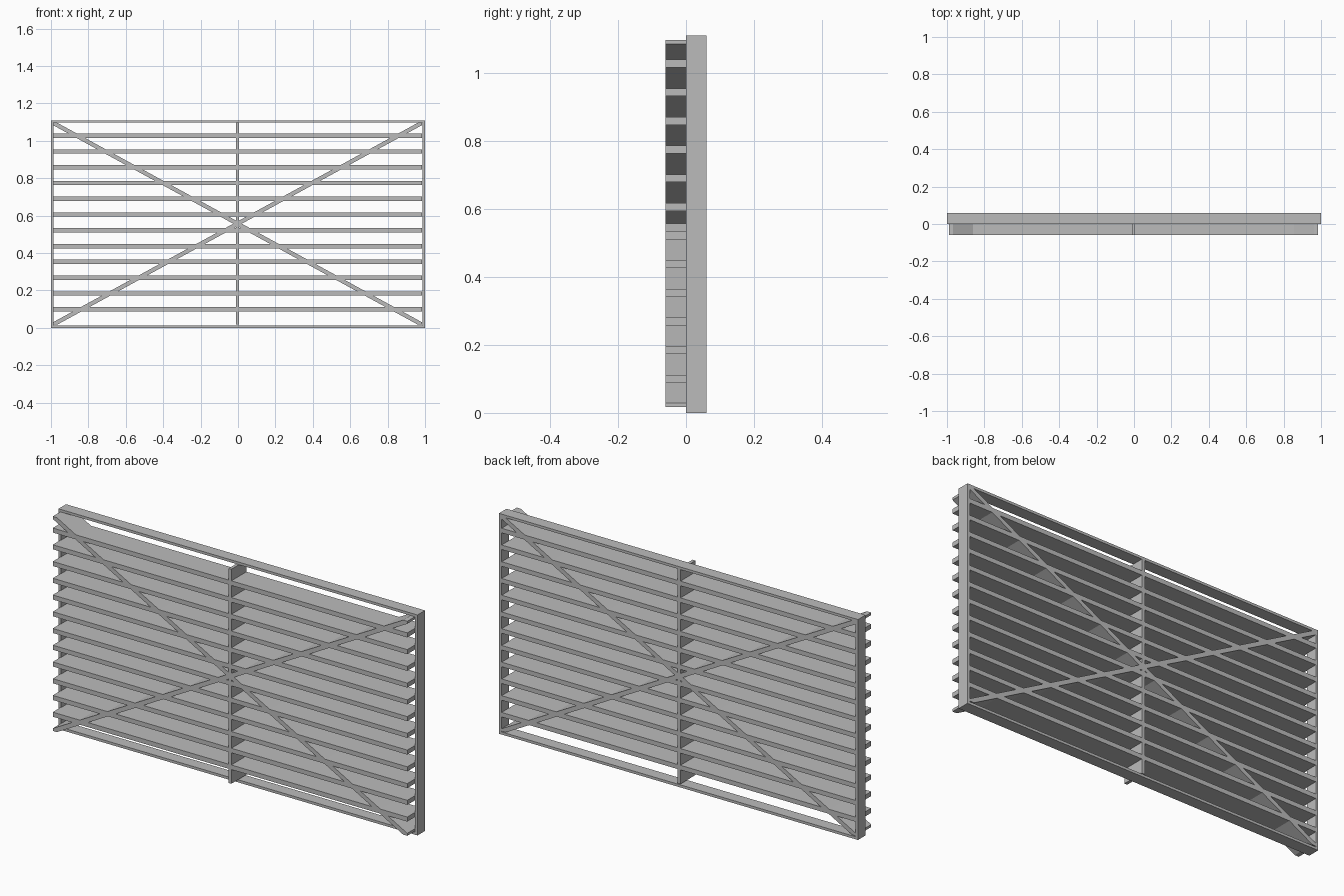
import bpy
import bmesh
from mathutils import Vector

cube = bpy.data.objects.get("Cube")
if cube:
    bpy.data.objects.remove(cube, do_unlink=True)

GREY = (0.5, 0.5, 0.5, 1)
grey = bpy.data.materials.new("plain_grey")
grey.use_nodes = True
grey.diffuse_color = GREY
grey.node_tree.nodes["Principled BSDF"].inputs["Base Color"].default_value = GREY

# Outer frame size and the space the inner bars fill
HEIGHT, RIM, BACK, FRONT = 1.11, 0.013, 0.06, -0.06
LEFT, RIGHT, BOTTOM, TOP = -0.99, 0.985, 0.017, 1.097


def extrude(name, outline, y0, y1):
    """Solid prism from an x-z outline, running from y0 to y1."""
    bm = bmesh.new()
    face = bm.faces.new([bm.verts.new((x, y0, z)) for x, z in outline])
    new = bmesh.ops.extrude_face_region(bm, geom=[face])["geom"]
    bmesh.ops.translate(bm, vec=Vector((0, y1 - y0, 0)),
                        verts=[v for v in new if isinstance(v, bmesh.types.BMVert)])
    bmesh.ops.recalc_face_normals(bm, faces=bm.faces)
    mesh = bpy.data.meshes.new(name)
    bm.to_mesh(mesh)
    bm.free()
    mesh.materials.append(grey)
    obj = bpy.data.objects.new(name, mesh)
    bpy.context.collection.objects.link(obj)
    return obj


def bar(name, x0, x1, z0, z1, y0=FRONT):
    return extrude(name, [(x0, z0), (x1, z0), (x1, z1), (x0, z1)], y0, BACK)


# Rear frame
bar("frame_bottom", -1, 1, 0, RIM, 0)
bar("frame_top", -1, 1, HEIGHT - RIM, HEIGHT, 0)
bar("frame_right", -1, -1 + RIM, RIM, HEIGHT - RIM, 0)
bar("frame_left", 1 - RIM, 1, RIM, HEIGHT - RIM, 0)

# Horizontal slats
for i in range(12):
    z = 0.1 + i * 0.0843
    bar(f"slat_{i + 1}", LEFT, RIGHT, z - 0.0115, z + 0.0115)

# Central upright
bar("center_upright", -0.011, 0.005, BOTTOM, TOP)

# Diagonal braces, with ends trimmed square to the corners
dz = 0.0125
dx = dz * (RIGHT - LEFT) / (TOP - BOTTOM)
for name, a, b, s in (("brace_rising", LEFT, RIGHT, 1),
                      ("brace_falling", RIGHT, LEFT, -1)):
    extrude(name, [(a, BOTTOM), (a + s * dx, BOTTOM), (b, TOP - dz),
                   (b, TOP), (b - s * dx, TOP), (a, BOTTOM + dz)], FRONT, BACK)
